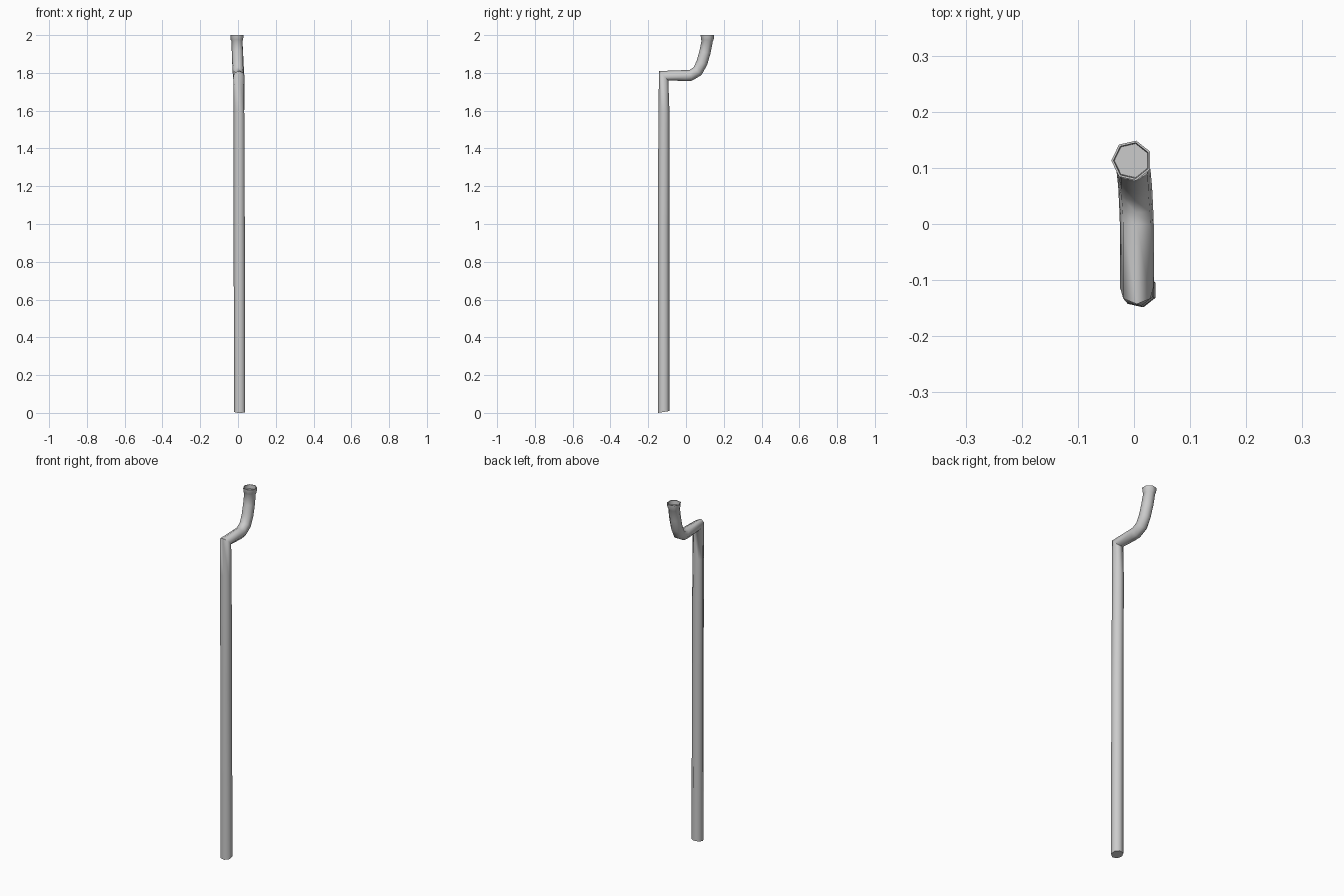
import bpy, bmesh
from math import sin, cos, radians, pi
from mathutils import Vector

if "Cube" in bpy.data.objects:
    bpy.data.objects.remove(bpy.data.objects["Cube"])

SIDES = 7
X = Vector((1, 0, 0))


def ring(bm, centre, tangent, r, phase, stretch=1.0):
    """Seven-sided section across the path, turned by phase degrees."""
    t = Vector(tangent).normalized()
    up = X.cross(t)
    c = Vector(centre)
    out = []
    for i in range(SIDES):
        a = radians(phase) + 2 * pi * i / SIDES
        out.append(bm.verts.new(c + X * (r * cos(a)) + up * (r * stretch * sin(a))))
    return out


def sweep(name, sections):
    bm = bmesh.new()
    rings = [ring(bm, *s) for s in sections]
    for a, b in zip(rings, rings[1:]):
        for i in range(SIDES):
            j = (i + 1) % SIDES
            bm.faces.new((a[i], a[j], b[j], b[i]))
    bm.faces.new(rings[0])
    bm.faces.new(rings[-1])
    bmesh.ops.recalc_face_normals(bm, faces=bm.faces)
    me = bpy.data.meshes.new(name)
    bm.to_mesh(me)
    bm.free()
    ob = bpy.data.objects.new(name, me)
    bpy.context.collection.objects.link(ob)
    bpy.ops.object.select_all(action='DESELECT')
    ob.select_set(True)
    bpy.context.view_layer.objects.active = ob
    bpy.ops.object.shade_smooth_by_angle(angle=radians(58))
    return ob


UPRIGHT, ARM = 540 / SIDES, 90      # section turn on vertical and level runs
UP = (0, 0, 1)
END = (-0.004, 0.113)               # centre of the inlet

sweep("downpipe", [
    # long vertical run
    ((0.010, -0.118, 0.005), (0, -0.17, 1), 0.0315, UPRIGHT),
    ((0.008, -0.118, 1.0), UP, 0.031, UPRIGHT),
    ((0.006, -0.117, 1.6), UP, 0.030, UPRIGHT),
    # mitred elbow and level arm
    ((0.005, -0.117, 1.784), (0, 1, 1), 0.031, ARM, 1.17),
    ((0.005, 0.0, 1.784), (0, 1, 0), 0.031, ARM),
    # swan-neck bend
    ((0.004, 0.026, 1.786), (0, 1, 0.2), 0.031, ARM),
    ((0.002, 0.062, 1.808), (0, 0.72, 0.7), 0.031, ARM),
    ((0.000, 0.085, 1.852), (0, 0.38, 0.93), 0.031, 86),
    ((-0.002, 0.101, 1.91), (0, 0.22, 0.97), 0.031, 82),
    ((-0.004, 0.112, 1.968), (0, 0.08, 1), 0.0305, UPRIGHT),
    # flared inlet collar with recessed mouth
    ((*END, 1.975), UP, 0.0345, UPRIGHT),
    ((*END, 2.0), UP, 0.0365, UPRIGHT),
    ((*END, 2.0), UP, 0.0325, UPRIGHT),
    ((*END, 1.978), UP, 0.031, UPRIGHT),
])
